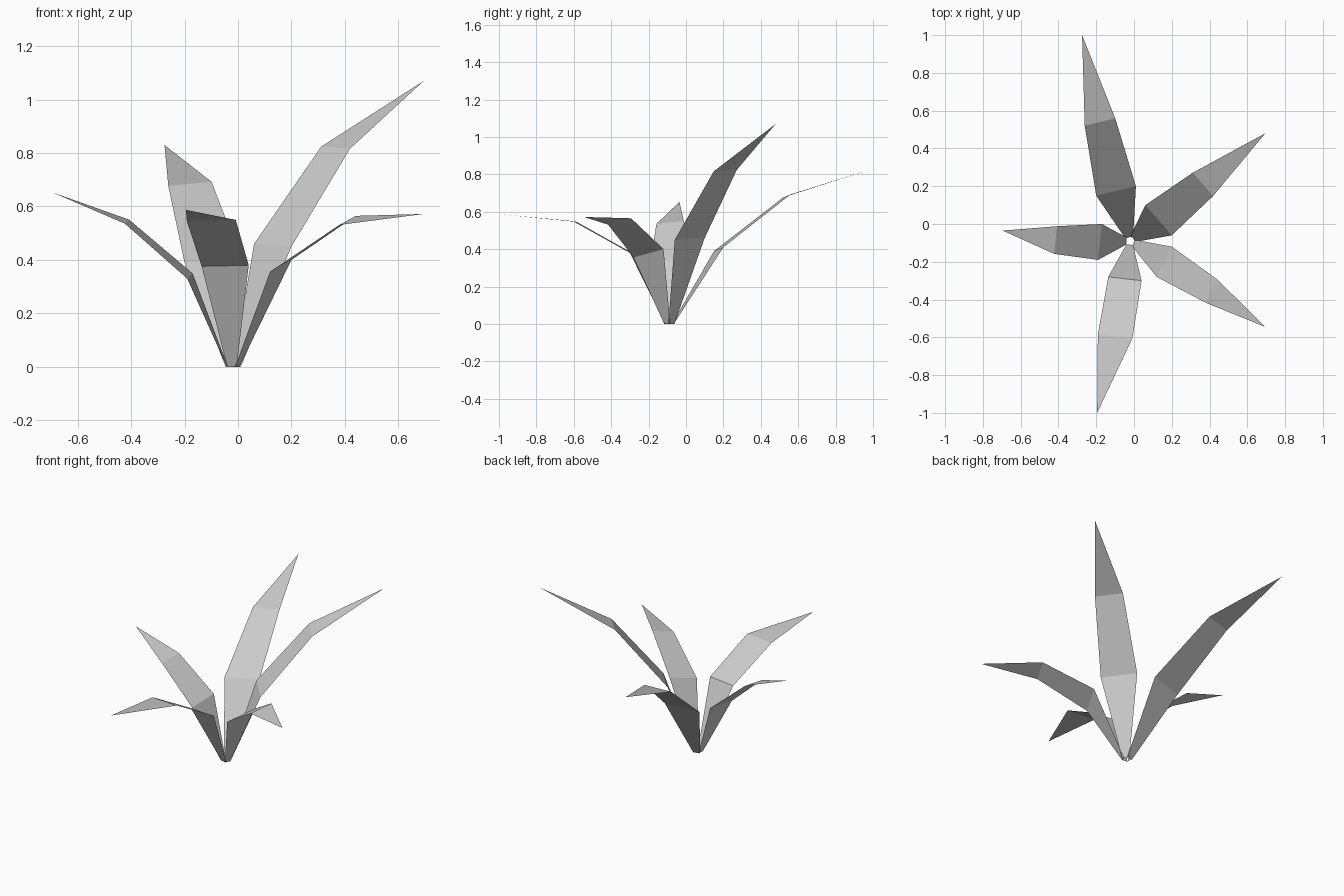
import bpy
from mathutils import Vector

default_cube = bpy.data.objects.get("Cube")
if default_cube:
    bpy.data.objects.remove(default_cube, do_unlink=True)

# One plain grey for every leaf
grey = bpy.data.materials.new("leaf_grey")
grey.use_nodes = True
colour = (0.6, 0.6, 0.6, 1)
grey.diffuse_color = colour
shader = next(n for n in grey.node_tree.nodes if n.type == 'BSDF_PRINCIPLED')
shader.inputs["Base Color"].default_value = colour

CROWN = Vector((-0.02, -0.09, 0))   # where all leaves meet


def make_leaf(name, lower, upper, tip, side, taper=0.77):
    """Thin folded blade: narrow root, two cross creases and a pointed tip.
    side is the half-width vector at the lower crease, towards the leaf's left."""
    lower, upper, tip, side = map(Vector, (lower, upper, tip, side))
    outward = lower - CROWN
    outward.z = 0
    root = CROWN + outward.normalized() * 0.02

    points = []
    for centre, scale in ((root, 0.2), (lower, 1), (upper, taper)):
        half = side * scale
        if centre is root:
            half.z = 0
        points += [centre + half, centre - half]
    points.append(tip)

    mesh = bpy.data.meshes.new(name)
    mesh.from_pydata(points, [], [(0, 1, 3, 2), (2, 3, 5, 4), (4, 5, 6)])
    mesh.materials.append(grey)
    leaf = bpy.data.objects.new(name, mesh)
    bpy.context.collection.objects.link(leaf)
    return leaf


# Leaves around the crown: crease centres, tip and half-width vector
make_leaf("back_leaf",
          lower=(-0.095, 0.175, 0.4), upper=(-0.18, 0.54, 0.685),
          tip=(-0.275, 1, 0.83), side=(-0.105, -0.025, -0.01))
make_leaf("tall_back_left_leaf",
          lower=(0.13, 0.02, 0.455), upper=(0.365, 0.21, 0.82),
          tip=(0.695, 0.48, 1.07), side=(-0.07, 0.08, 0.005))
make_leaf("front_left_leaf",
          lower=(0.16, -0.2, 0.378), upper=(0.41, -0.355, 0.548),
          tip=(0.695, -0.545, 0.572), side=(0.04, 0.08, 0.022))
make_leaf("front_leaf",
          lower=(-0.048, -0.29, 0.378), upper=(-0.1, -0.595, 0.548),
          tip=(-0.195, -1, 0.587), side=(0.088, -0.01, 0.002), taper=1.04)
make_leaf("right_leaf",
          lower=(-0.18, -0.095, 0.34), upper=(-0.415, -0.085, 0.543),
          tip=(-0.695, -0.035, 0.653), side=(-0.01, -0.095, -0.01))
